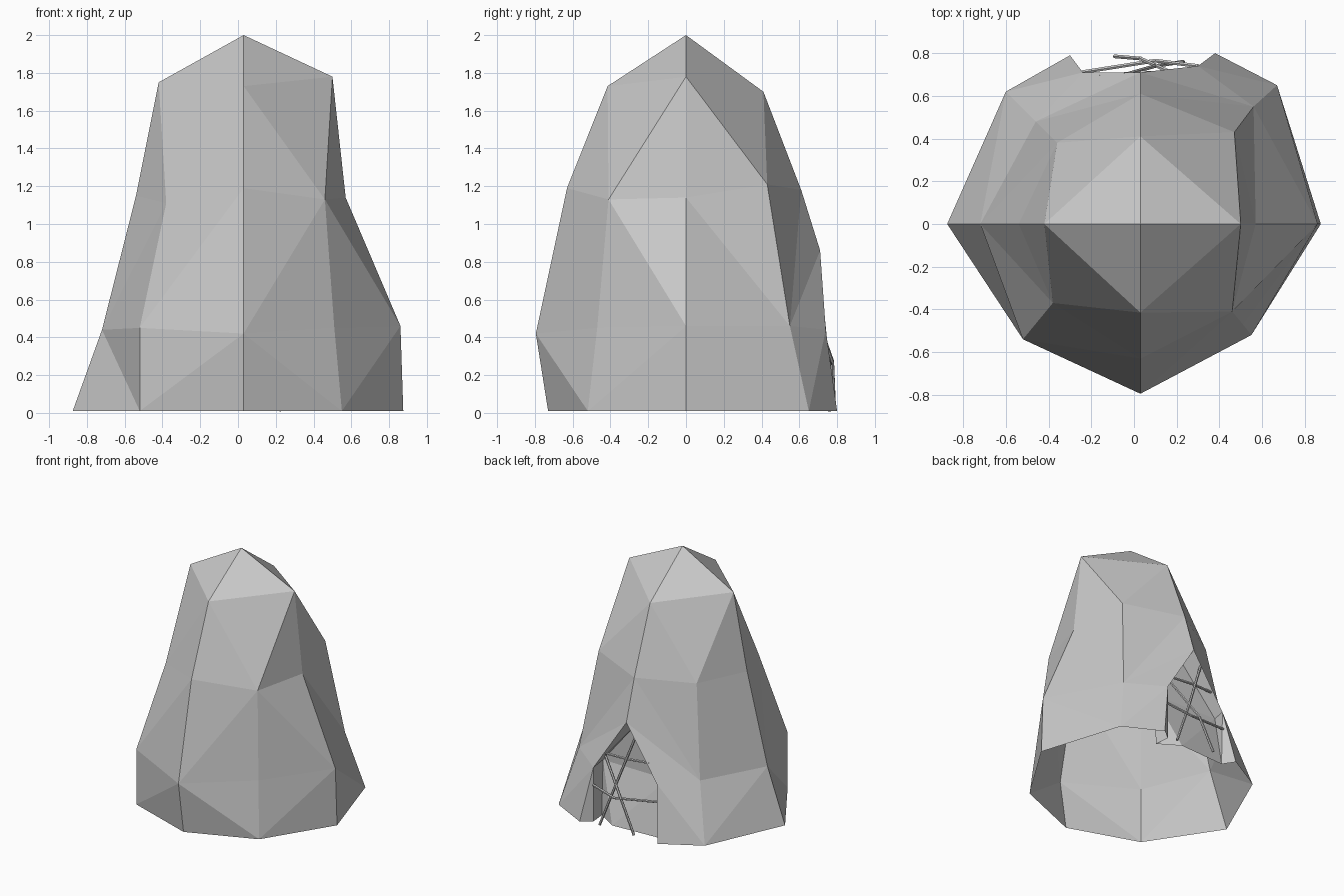
import bpy, bmesh
from mathutils import Vector

cube = bpy.data.objects.get("Cube")
if cube:
    bpy.data.objects.remove(cube, do_unlink=True)


def make_material(name, value):
    mat = bpy.data.materials.new(name)
    mat.use_nodes = True
    colour = (value, value, value, 1)
    mat.diffuse_color = colour
    mat.node_tree.nodes["Principled BSDF"].inputs["Base Color"].default_value = colour
    return mat


def make_object(name, bm, mat):
    mesh = bpy.data.meshes.new(name)
    bm.to_mesh(mesh)
    bm.free()
    mesh.materials.append(mat)
    obj = bpy.data.objects.new(name, mesh)
    bpy.context.collection.objects.link(obj)
    return obj


grey = make_material("stone grey", 0.58)

# Rock shell: rings run counter-clockwise from +x, None is the cave gap
bm = bmesh.new()


def ring(points):
    return [bm.verts.new(p) if p else None for p in points]


def face(*verts):
    return bm.faces.new(verts)


base = ring([(.875, 0, .01), (.67, .65, .01), None, (-.6, .62, .01),
             (-.875, 0, .01), (-.52, -.54, .01), (.03, -.73, .01), (.55, -.52, .01)])
low = ring([(.86, 0, .46), (.56, .55, .46), None, (-.46, .48, .44),
            (-.72, 0, .44), (-.52, -.54, .45), (.03, -.795, .42), (.51, -.47, .45)])
mid = ring([(.57, 0, 1.14), (.47, .43, 1.21), (.03, .61, 1.18), (-.36, .38, 1.15),
            (-.54, 0, 1.15), (-.38, -.37, 1.11), (.03, -.63, 1.19), (.46, -.41, 1.13)])
top = ring([(.5, 0, 1.78), (.03, .41, 1.7), (-.42, 0, 1.75), (.03, -.415, 1.73)])
peak = bm.verts.new((.03, 0, 2))

for q in range(4):
    a, b, i = top[q], top[(q + 1) % 4], 2 * q
    face(peak, a, b)
    face(a, mid[i + 1], b)
    for d in (i + 1, (i - 1) % 8):
        face(a, mid[i], mid[d])
        if i == 2:
            continue
        if (i, d) in ((6, 5), (0, 1)):
            face(mid[i], low[i], low[d])
            face(mid[i], low[d], mid[d])
        else:
            face(mid[i], low[i], mid[d])
            face(mid[d], low[i], low[d])
        face(low[i], base[i], base[d])
        face(low[i], base[d], low[d])

# Cave mouth in the back, with a jamb on each side
arch = bm.verts.new((.03, .71, .86))
inner_arch = bm.verts.new((.04, .6, .78))
sides = []
for d, foot, shoulder, sill, inner in (
        (1, (.38, .8, .01), (.3, .74, .44), (.3, .74, .01), (.32, .59, .44)),
        (3, (-.3, .79, .01), (-.24, .71, .44), (-.24, .7, .01), (-.26, .6, .44))):
    f, s, t, h = ring([foot, shoulder, sill, inner])
    face(mid[2], low[d], mid[d])
    face(mid[2], arch, low[d])
    face(arch, s, low[d])
    face(s, f, base[d])
    face(s, base[d], low[d])
    face(f, s, t)
    face(s, arch, inner_arch, h)
    sides.append((s, t, h))
(s1, t1, h1), (s2, t2, h2) = sides

# Back wall of the cave, leaning inward
corner = bm.verts.new((.31, .62, .01))
bulge = bm.verts.new((.15, .72, .01))
face(t1, s1, h1, corner)
face(t2, s2, h2)
face(corner, h1, bulge)
face(bulge, h1, h2)
face(bulge, h2, t2)
face(h1, inner_arch, h2)
bmesh.ops.recalc_face_normals(bm, faces=bm.faces[:])
make_object("rock_shell", bm, grey)


# Crossed sticks over the cave mouth
def stick(name, points, radius=.01):
    bm = bmesh.new()
    for a, b in zip(points, points[1:]):
        a, b = Vector(a), Vector(b)
        made = bmesh.ops.create_cone(bm, cap_ends=True, segments=6, radius1=radius,
                                     radius2=radius, depth=(b - a).length)
        turn = (b - a).to_track_quat("Z", "Y").to_matrix()
        bmesh.ops.rotate(bm, verts=made["verts"], matrix=turn)
        bmesh.ops.translate(bm, verts=made["verts"], vec=(a + b) / 2)
    make_object(name, bm, grey)


stick("long_stick", [(-.04, .7, .75), (.1, .74, .36), (.23, .76, .01)])
stick("short_stick", [(.24, .68, .54), (.03, .775, .27), (-.09, .785, .02)])
stick("lower_crossbar", [(.3, .74, .3), (.1, .765, .26), (-.25, .71, .3)])
stick("upper_crossbar", [(.24, .7, .56), (.03, .71, .57), (-.16, .69, .58)])
